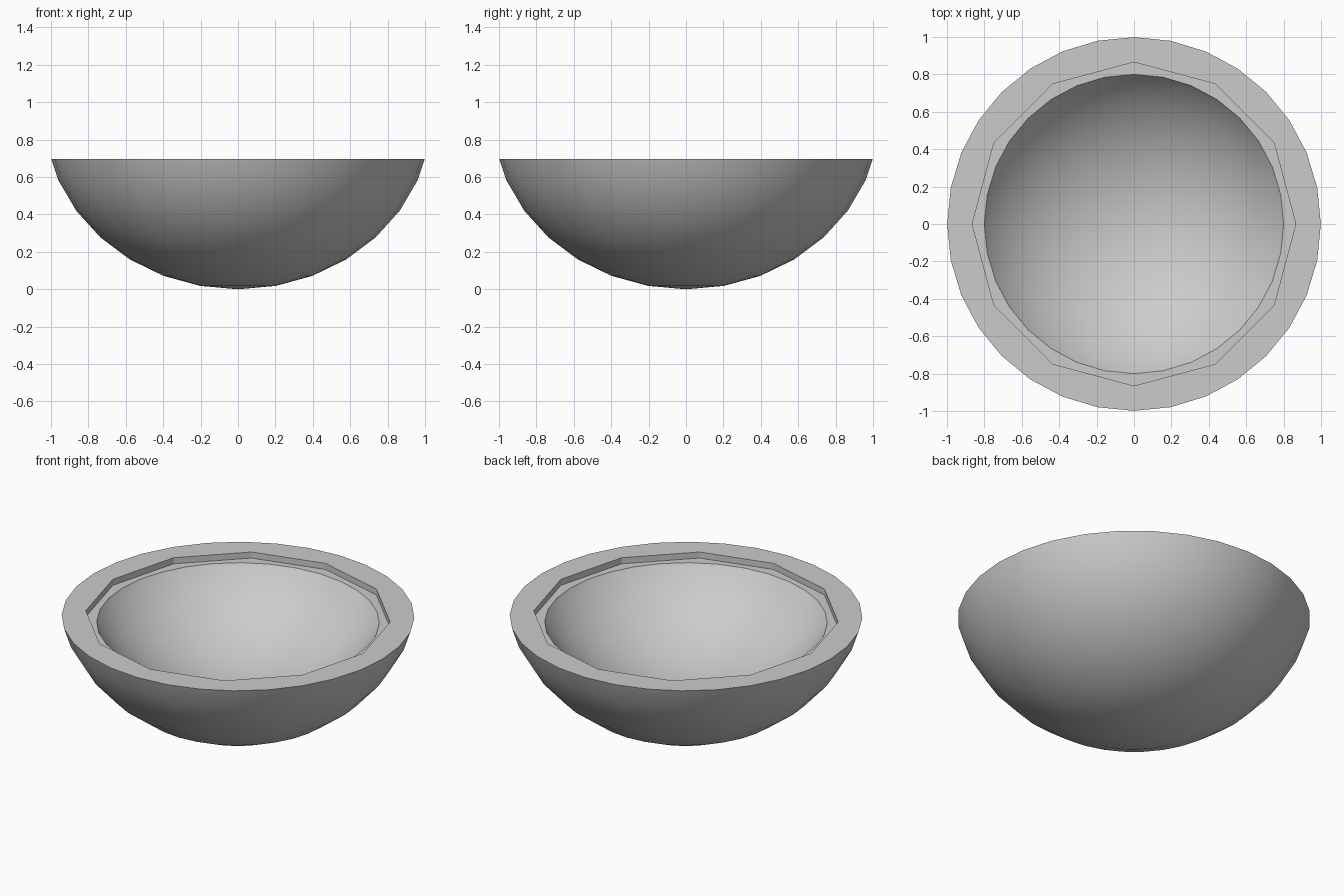
import bpy
import math

if "Cube" in bpy.data.objects:
    bpy.data.objects.remove(bpy.data.objects["Cube"])

RIM_Z = 0.697
LEDGE_Z = 0.659
HOLLOW_RADIUS = 0.80      # radius of the hollow where it meets the ledge
HOLLOW_BOTTOM = 0.26


def ellipsoid(name, radius, height, centre_z):
    bpy.ops.mesh.primitive_uv_sphere_add(segments=32, ring_count=16, radius=1,
                                         location=(0, 0, centre_z))
    ob = bpy.context.object
    ob.name = name
    ob.scale = (radius, radius, height)
    bpy.ops.object.transform_apply(location=True, rotation=True, scale=True)
    return ob


def prism(name, sides, radius, bottom, top):
    bpy.ops.mesh.primitive_cylinder_add(vertices=sides, radius=radius,
                                        depth=top - bottom,
                                        location=(0, 0, (top + bottom) / 2))
    ob = bpy.context.object
    ob.name = name
    return ob


# outer shell: a squashed sphere
bowl = ellipsoid("bowl", 1.04, 0.945, 0.945)

# hollow: same squash, sized to meet the ledge at the wanted radius and depth
squash = 0.91
depth = (LEDGE_Z - HOLLOW_BOTTOM) / squash
hollow_r = (HOLLOW_RADIUS ** 2 + depth ** 2) / (2 * depth) * 1.004
hollow_h = hollow_r * squash

# cutters: flat rim, twelve-sided lid recess, round hollow
cutters = [
    prism("rim_cutter", 4, 3, RIM_Z, 3),
    prism("recess_cutter", 12, 0.865, LEDGE_Z, 2.5),
    ellipsoid("hollow_cutter", hollow_r, hollow_h, HOLLOW_BOTTOM + hollow_h),
]

bpy.ops.object.select_all(action='DESELECT')
bowl.select_set(True)
bpy.context.view_layer.objects.active = bowl
for cutter in cutters:
    cutter.hide_render = True
    mod = bowl.modifiers.new(cutter.name, 'BOOLEAN')
    mod.operation = 'DIFFERENCE'
    mod.solver = 'EXACT'
    mod.object = cutter
    bpy.ops.object.modifier_apply(modifier=mod.name)
for cutter in cutters:
    bpy.data.objects.remove(cutter, do_unlink=True)

# smooth curved walls, crisp rim and recess
bpy.ops.object.shade_smooth_by_angle(angle=math.radians(25))
